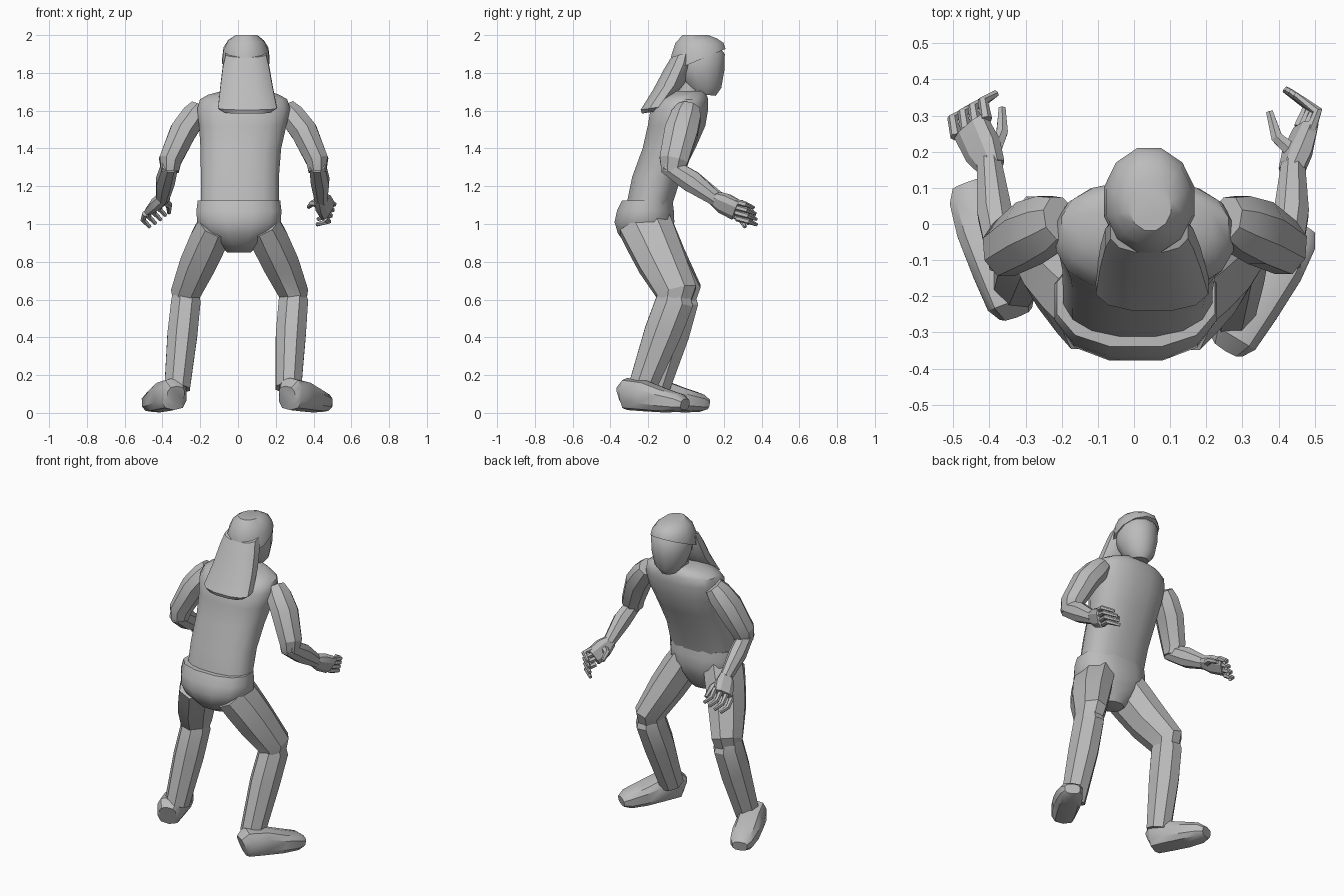
import bpy, bmesh, math
from mathutils import Vector

cube = bpy.data.objects.get("Cube")
if cube:
    bpy.data.objects.remove(cube, do_unlink=True)

grey = bpy.data.materials.new("plain grey")
grey.use_nodes = True
grey.diffuse_color = (0.5, 0.5, 0.5, 1)
grey.node_tree.nodes["Principled BSDF"].inputs["Base Color"].default_value = (0.5, 0.5, 0.5, 1)


def skin(name, rings, angle):
    """Bridge a list of point rings, cap both ends and shade."""
    bm = bmesh.new()
    loops = [[bm.verts.new(p) for p in ring] for ring in rings]
    n = len(loops[0])
    for a, b in zip(loops, loops[1:]):
        for i in range(n):
            j = (i + 1) % n
            bm.faces.new((a[i], a[j], b[j], b[i]))
    bm.faces.new(loops[0])
    bm.faces.new(loops[-1])
    bmesh.ops.recalc_face_normals(bm, faces=bm.faces)
    mesh = bpy.data.meshes.new(name)
    bm.to_mesh(mesh)
    bm.free()
    mesh.materials.append(grey)
    obj = bpy.data.objects.new(name, mesh)
    bpy.context.collection.objects.link(obj)
    bpy.ops.object.select_all(action='DESELECT')
    obj.select_set(True)
    bpy.context.view_layer.objects.active = obj
    bpy.ops.object.shade_smooth_by_angle(angle=math.radians(angle))


def oval(n, power):
    """Unit superellipse; power below 1 makes it boxier."""
    pts = []
    for i in range(n):
        a = 2 * math.pi * (i + 0.5) / n
        c, s = math.cos(a), math.sin(a)
        pts.append((math.copysign(abs(c) ** power, c), math.copysign(abs(s) ** power, s)))
    return pts


def stack(name, levels, n=16, power=1, angle=40):
    """Level rings: z, centre x, centre y, radius x, radius y, tilt."""
    rings = []
    for z, cx, cy, rx, ry, tilt in levels:
        rings.append([Vector((cx + rx * u, cy + ry * v, z + ry * v * tilt))
                      for u, v in oval(n, power)])
    skin(name, rings, angle)


def tube(name, stations, up=(0, 1, 0), n=8, power=1, angle=25):
    """Rings square to a path: centre, half width, half height."""
    pts = [Vector(s[0]) for s in stations]
    rings = []
    for i, (_, rw, rh) in enumerate(stations):
        t = (pts[min(i + 1, len(pts) - 1)] - pts[max(i - 1, 0)]).normalized()
        w = t.cross(Vector(up)).normalized()
        h = w.cross(t)
        rings.append([pts[i] + w * rw * u + h * rh * v for u, v in oval(n, power)])
    skin(name, rings, angle)


# Torso, hips and neck
stack("torso", [
    (1.08, .01, -.2, .21, .122, 0), (1.25, .01, -.155, .21, .132, 0),
    (1.4, .015, -.09, .217, .142, 0), (1.52, .025, -.05, .235, .155, 0),
    (1.61, .03, -.035, .25, .155, 0), (1.66, .03, -.015, .235, .135, 0),
    (1.685, .03, 0, .19, .11, 0), (1.705, .04, .01, .12, .085, 0)], power=.85)
stack("hips", [
    (.85, .005, -.19, .065, .06, 0), (.89, .005, -.21, .11, .11, 0),
    (.95, .005, -.22, .19, .145, 0), (1.01, .005, -.22, .228, .163, 0),
    (1.07, .005, -.215, .232, .155, 0), (1.125, .005, -.205, .225, .138, 0)], n=12, power=.85)
stack("neck", [(1.64, .04, .0, .065, .065, 0), (1.78, .045, .05, .065, .065, 0)], n=10)

# Head with close cap and long hair
stack("head", [
    (1.685, .045, .095, .055, .065, -.1), (1.73, .045, .09, .092, .1, -.1),
    (1.81, .045, .075, .115, .132, 0), (1.9, .045, .075, .12, .135, 0),
    (1.96, .045, .07, .08, .09, 0)], n=12)
stack("cap", [
    (1.865, .042, .062, .13, .153, .42), (1.925, .042, .06, .123, .143, .25),
    (1.97, .042, .055, .098, .115, .1), (2.0, .045, .05, .06, .07, 0)], n=12)
stack("hair", [
    (1.9, .042, -.02, .11, .06, .3), (1.84, .042, -.04, .125, .08, .3),
    (1.73, .045, -.09, .142, .085, .2), (1.615, .05, -.17, .16, .072, .15),
    (1.592, .05, -.185, .125, .05, .15)],
    n=12, power=.8, angle=35)

# Legs: the two sides are posed differently
legs = {
    "left": dict(hip=(.125, -.22, 1.0), mid=(.222, -.13, .8), knee=(.293, -.05, .62),
                 calf=(.28, -.125, .42), ankle=(.267, -.235, .13),
                 heel=(.262, -.335, 0), toe=(.463, -.005, 0)),
    "right": dict(hip=(-.115, -.22, 1.0), mid=(-.207, -.12, .8), knee=(-.276, -.025, .62),
                  calf=(-.294, -.08, .42), ankle=(-.322, -.16, .13),
                  heel=(-.33, -.24, 0), toe=(-.46, .11, 0)),
}
foot_shape = [(0, .05, .09, .055), (.07, .072, .1, .085), (.35, .078, .09, .082),
              (.65, .08, .067, .065), (.9, .068, .053, .05), (1, .045, .045, .03)]
for side, p in legs.items():
    hip, mid, knee = Vector(p["hip"]), Vector(p["mid"]), Vector(p["knee"])
    tube(side + "_thigh", [(hip, .1, .15), (hip.lerp(mid, .4), .108, .145), (mid, .104, .135),
                           (knee + Vector((0, 0, .02)), .085, .115),
                           (knee - Vector((0, .02, .05)), .07, .09)])
    tube(side + "_shin", [(knee + Vector((0, -.015, .04)), .065, .08), (knee + Vector((0, -.01, -.03)), .084, .108),
                          (p["calf"], .086, .105), (p["ankle"], .073, .078)])
    heel, toe = Vector(p["heel"]), Vector(p["toe"])
    tube(side + "_foot", [(heel.lerp(toe, f) + Vector((0, 0, z)), w, h)
                          for f, w, z, h in foot_shape], up=(0, 0, 1), n=10, power=.7, angle=35)

# Arms and hands
arms = {
    "left": dict(shoulder=(.255, .015, 1.615), bulge=(.35, -.025, 1.49), elbow=(.42, -.075, 1.295),
                 fore=(.435, .03, 1.225), wrist=(.44, .16, 1.13), knuckle=(.472, .26, 1.075),
                 across=(.014, -.008, .045), bend=(.022, .06, -.015), curl=(-.07, .05, -.02),
                 thumb=[(.44, .2, 1.11), (.395, .24, 1.11), (.375, .31, 1.09)]),
    "right": dict(shoulder=(-.205, .015, 1.615), bulge=(-.29, -.025, 1.49), elbow=(-.36, -.08, 1.295),
                  fore=(-.385, .03, 1.225), wrist=(-.4, .17, 1.135), knuckle=(-.45, .265, 1.085),
                  across=(.042, .024, .03), bend=(-.01, .05, -.035), curl=(.04, .025, -.04),
                  thumb=[(-.39, .2, 1.12), (-.365, .255, 1.1), (-.365, .32, 1.06)]),
}
for side, p in arms.items():
    shoulder, bulge, elbow = Vector(p["shoulder"]), Vector(p["bulge"]), Vector(p["elbow"])
    tube(side + "_upper_arm", [(shoulder, .055, .065), (shoulder.lerp(bulge, .35), .072, .085),
                               (bulge, .076, .095), (elbow + Vector((0, .01, .04)), .064, .082),
                               (elbow - Vector((0, 0, .02)), .05, .06)])
    tube(side + "_forearm", [(elbow + Vector((0, -.03, .02)), .045, .05), (p["fore"], .052, .062),
                             (p["wrist"], .036, .04)], up=(0, 0, 1))
    wrist, knuckle, across = Vector(p["wrist"]), Vector(p["knuckle"]), Vector(p["across"])
    thin = (knuckle - wrist).cross(across)
    tube(side + "_palm", [(wrist.lerp(knuckle, f), w, t) for f, w, t in
                          ((-.15, .038, .034), (.35, .058, .036), (1.05, .06, .024))],
         up=thin, power=.8)
    for i, finger in enumerate(("little", "ring", "middle", "index")):
        k = (i - 1.5) / 1.5
        base = knuckle + across * k
        mid = base + Vector(p["bend"])
        tip = mid + Vector(p["curl"]) * (1 - .1 * abs(k))
        tube(f"{side}_{finger}_finger", [(base, .016, .017), (mid, .015, .015), (tip, .01, .01)],
             up=thin, n=6)
    tube(side + "_thumb", [(q, r, r) for q, r in zip(p["thumb"], (.024, .018, .011))], up=(0, 0, 1), n=6)
